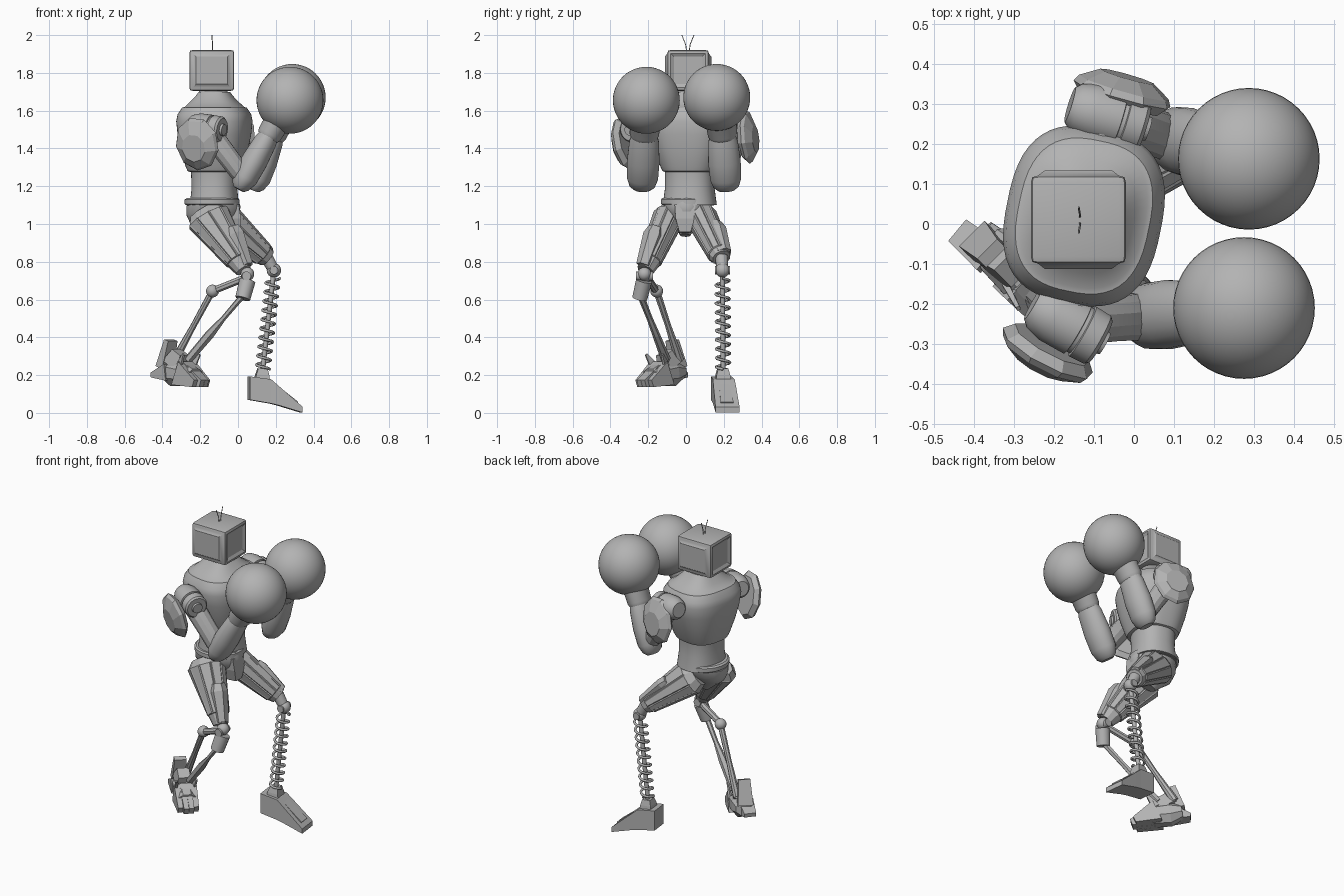
import bpy, bmesh
from math import sin, cos, pi, radians
from mathutils import Vector, Matrix

if "Cube" in bpy.data.objects:
    bpy.data.objects.remove(bpy.data.objects["Cube"])

grey = bpy.data.materials.new("plain_grey")
grey.use_nodes = True
grey.diffuse_color = (0.45, 0.45, 0.45, 1)
grey.node_tree.nodes["Principled BSDF"].inputs["Base Color"].default_value = (0.45, 0.45, 0.45, 1)


def finish(name, bm, angle=35):
    """Turn a bmesh into a named, shaded object."""
    bmesh.ops.recalc_face_normals(bm, faces=bm.faces)
    me = bpy.data.meshes.new(name)
    bm.to_mesh(me)
    bm.free()
    me.materials.append(grey)
    ob = bpy.data.objects.new(name, me)
    bpy.context.collection.objects.link(ob)
    if angle:
        bpy.ops.object.select_all(action='DESELECT')
        ob.select_set(True)
        bpy.context.view_layer.objects.active = ob
        bpy.ops.object.shade_smooth_by_angle(angle=radians(angle))


def loft(name, a, b, rings, sides=24, ref=(1, 0, 0), power=1.0, angle=35, panel=0):
    """Sections (t, half width along ref, half width across, offset along ref) from a to b."""
    a, b = Vector(a), Vector(b)
    w = (b - a).normalized()
    u = Vector(ref)
    u = (u - w * u.dot(w)).normalized()
    v = w.cross(u)
    k = 1 / cos(pi / 4) if sides == 4 else 1
    bm = bmesh.new()
    loops = []
    for ring in rings:
        t, ru, rv = ring[:3]
        c = a.lerp(b, t) + u * (ring[3] if len(ring) > 3 else 0)
        row = []
        for i in range(sides):
            ang = 2 * pi * (i + 0.5) / sides
            x, y = cos(ang), sin(ang)
            x = abs(x) ** power * (1 if x > 0 else -1)
            y = abs(y) ** power * (1 if y > 0 else -1)
            row.append(bm.verts.new(c + u * x * ru * k + v * y * rv * k))
        loops.append(row)
    walls = []
    for p, q in zip(loops, loops[1:]):
        for i in range(sides):
            j = (i + 1) % sides
            walls.append(bm.faces.new((p[i], p[j], q[j], q[i])))
    bm.faces.new(loops[0])
    bm.faces.new(loops[-1])
    bmesh.ops.recalc_face_normals(bm, faces=bm.faces)
    if panel:
        # raise panels on the long middle walls only
        bmesh.ops.inset_individual(bm, faces=walls[sides:-sides], thickness=panel, depth=panel)
    finish(name, bm, angle)


def rod(name, a, b, r, r2=None, sides=16):
    loft(name, a, b, [(0, r, r), (1, r2 or r, r2 or r)], sides, ref=(0.3, 0.9, 0.2))


def ball(name, c, r, seg=32):
    bm = bmesh.new()
    bmesh.ops.create_uvsphere(bm, u_segments=seg, v_segments=seg // 2, radius=r,
                              matrix=Matrix.Translation(c))
    finish(name, bm, 60)


def wire(name, pts, r):
    """A round wire through points, as a mesh."""
    cu = bpy.data.curves.new(name, 'CURVE')
    cu.dimensions = '3D'
    cu.bevel_depth, cu.bevel_resolution, cu.use_fill_caps = r, 1, True
    sp = cu.splines.new('POLY')
    sp.points.add(len(pts) - 1)
    for p, co in zip(sp.points, pts):
        p.co = (*co, 1)
    cu.materials.append(grey)
    ob = bpy.data.objects.new(name, cu)
    bpy.context.collection.objects.link(ob)
    bpy.ops.object.select_all(action='DESELECT')
    ob.select_set(True)
    bpy.context.view_layer.objects.active = ob
    bpy.ops.object.convert(target='MESH')


# Head: box with raised side panels, recessed front and back
bm = bmesh.new()
bmesh.ops.create_cube(bm, size=1, matrix=Matrix.Translation((-0.139, 0.011, 1.813))
                      @ Matrix.Diagonal((0.238, 0.22, 0.216, 1)))
bmesh.ops.bevel(bm, geom=bm.edges[:], offset=0.018, segments=2, affect='EDGES', profile=0.6)
bm.normal_update()
for f in [f for f in bm.faces if f.calc_area() > 0.02 and abs(f.normal.z) < 0.5]:
    bmesh.ops.inset_individual(bm, faces=[f], thickness=0.024,
                               depth=0.013 if abs(f.normal.y) > 0.5 else -0.01)
finish("head", bm, 25)
for s in (-1, 1):
    wire("antenna", [(-0.135, 0.01 + s * 0.005, 1.9), (-0.135, 0.01 + s * 0.012, 1.95),
                     (-0.138, 0.01 + s * 0.032, 2.0)], 0.0025)

# Torso, turned a little to its right
turn = (0.98, -0.2, 0)
base, top = (-0.125, 0.02, 1.1), (-0.125, 0.02, 1.7)
loft("neck", (-0.13, 0.01, 1.6), (-0.13, 0.01, 1.74), [(0, .11, .11), (0.4, .08, .082), (1, .072, .075)], 32)
loft("abdomen", base, top, [(0, .128, .142), (.15, .118, .13), (.32, .122, .13), (.4, .13, .14)],
     40, turn, 0.85)
loft("chest", base, top,
     [(.29, .12, .125), (.3, .138, .14), (.34, .148, .152), (.48, .172, .182), (.62, .188, .208),
      (.74, .195, .222), (.8, .188, .215), (.86, .165, .192), (.865, .152, .178), (.91, .125, .142),
      (.95, .102, .11), (1, .08, .085)], 48, turn, 0.75)
loft("belt", (-0.137, .012, 1.098), (-0.137, .012, 1.137),
     [(0, .135, .135), (.2, .146, .145), (.8, .146, .145), (1, .135, .138)], 40)

# Pelvis
loft("pelvis", (-0.137, .005, 1.115), (-0.11, -0.005, 0.94),
     [(0, .14, .135), (.25, .148, .125), (.5, .135, .09), (.75, .09, .05), (1, .05, .028)], 16, angle=30)
loft("crotch_guard", (-0.03, -0.005, 1.1), (-0.02, -0.005, 0.955),
     [(0, .035, .055), (.5, .04, .05), (1, .03, .03)], 4, angle=0)

# Arms: shoulder, barrel, pad, upper arm, forearm, round glove
arms = {
    "right": dict(sh=(-.17, -.245, 1.51), axis=(.8, -.45, -.1), pad=(-.205, -.3, 1.43),
                  out=(-.45, -.86, -.22), el=(.035, -.23, 1.24), wr=(.17, -.22, 1.48), gl=(.275, -.21, 1.655)),
    "left": dict(sh=(-.07, .27, 1.54), axis=(.9, -.28, -.1), pad=(-.035, .3, 1.46),
                 out=(.27, .95, .08), el=(.105, .21, 1.24), wr=(.195, .193, 1.48), gl=(.287, .163, 1.67)),
}
for side, p in arms.items():
    sh, ax, el, wr, gl = (Vector(p[k]) for k in ("sh", "axis", "el", "wr", "gl"))
    ax.normalize()
    loft(side + "_shoulder_barrel", sh - ax * .095, sh + ax * .1,
         [(0, .045, .045), (.08, .06, .06), (.3, .072, .072), (.66, .072, .072), (.67, .064, .064),
          (.72, .064, .064), (.73, .071, .071), (.95, .069, .069), (1, .06, .06)], 32, (0, 0, 1))
    rod(side + "_shoulder_pin", sh + ax * .09, sh + ax * .112, .034, .03, 24)
    rod(side + "_shoulder_axle", (-.13, .02, sh.z - .04), sh, .07, .06, 24)
    out = Vector(p["out"]).normalized()
    pad = Vector(p["pad"])
    loft(side + "_shoulder_pad", pad, pad + out * .07,
         [(0, .12, .105), (.35, .145, .128), (.6, .132, .118), (1, .075, .07, -.015)], 9, (.1, 0, 1), angle=0)
    loft(side + "_upper_arm", sh, el, [(0, .05, .05), (.2, .06, .06), (.6, .056, .058), (.85, .055, .06),
                                       (1, .045, .05)], 12, angle=25)
    low = el - (wr - el).normalized() * .065
    loft(side + "_forearm", low, wr,
         [(0, .03, .045), (.06, .05, .068), (.2, .068, .083), (.5, .07, .087), (.85, .061, .079),
          (1, .05, .066)], 20, angle=40)
    loft(side + "_glove_cuff", wr - (gl - wr) * .12, gl,
         [(0, .058, .07), (.08, .066, .078), (.3, .068, .08), (.5, .09, .095), (1, .1, .1)], 32)
    ball(side + "_glove", gl, .177, 48)

# Thighs: faceted armour with long raised panels
loft("right_thigh", (-.165, -.075, 1.075), (.03, -.215, .755),
     [(0, .09, .06, -.012), (.1, .116, .08, -.015), (.84, .062, .06), (1, .045, .045)],
     10, angle=0, panel=.006)
loft("left_thigh", (-.13, .07, 1.06), (.155, .188, .82),
     [(0, .085, .065), (.12, .108, .08), (.92, .06, .06), (1, .05, .05)],
     10, angle=0, panel=.006)
loft("right_thigh_guard", (-.03, -.16, .98), (.05, -.225, .78),
     [(0, .04, .04), (.2, .052, .055), (1, .033, .04)], 6, angle=0)
loft("left_thigh_guard", (.02, .15, 1.0), (.165, .195, .85),
     [(0, .035, .04), (.2, .04, .055), (1, .03, .045)], 6, angle=0)

# Left lower leg: coil spring round a strut
knee, ankle = Vector((.19, .193, .755)), Vector((.13, .197, .22))
rod("left_knee_link", (.15, .188, .825), knee, .035, .03)
ball("left_knee", knee, .038)
rod("left_knee_pin", knee - Vector((0, .04, 0)), knee + Vector((0, .04, 0)), .022)
rod("left_strut", knee, ankle, .013)
turns, n = 10, 200
wire("left_spring", [knee.lerp(ankle, .08 + .9 * i / n)
                     + Vector((cos(2 * pi * turns * i / n), sin(2 * pi * turns * i / n), 0)) * .036
                     for i in range(n + 1)], .0075)

# Left foot: wedge with a raised instep
loft("left_ankle", (.13, .195, .235), (.125, .195, .14), [(0, .025, .027), (.35, .034, .036), (1, .045, .045)],
     4, (1, .1, 0), angle=0)
loft("left_foot", (.058, .187, .127), (.335, .22, .127),
     [(0, .062, .055, .004), (.4, .064, .058, -.013), (.56, .05, .06, -.038), (1, .015, .064, -.11)],
     4, (0, 0, 1), angle=0)
loft("left_instep", (.14, .197, .155), (.31, .217, .05),
     [(0, .035, .022), (.5, .022, .03), (1, .01, .034)], 4, (0, 0, 1), angle=0)

# Right lower leg: folded linkage
ball("right_knee", (.05, -.22, .735), .036)
rod("right_knee_pin", (.045, -.265, .725), (.045, -.175, .725), .024)
rod("right_knee_block", (.05, -.222, .7), (.025, -.245, .605), .043, .04, 12)
rod("right_upper_link", (.04, -.205, .715), (-.135, -.158, .645), .02, .02, 8)
ball("right_hock", (-.135, -.155, .645), .034)
loft("right_rear_shin", (-.135, -.155, .645), (-.335, -.035, .28),
     [(0, .018, .02), (.5, .016, .017), (1, .022, .026)], 8, angle=0)
loft("right_front_shin", (.025, -.24, .62), (-.265, -.105, .28),
     [(0, .016, .018), (.35, .014, .016), (.6, .026, .02), (1, .022, .026)], 6, angle=0)

# Right foot: turned outward, with split toes and a heel spur
ahead, across = Vector((.7, -.7, 0)).normalized(), Vector((.7, .7, 0)).normalized()
mid = Vector((-.31, -.105, 0))


def at(f, s, z):
    return mid + ahead * f + across * s + Vector((0, 0, z))


def foot_block(name, a, b, r0, r1):
    loft(name, at(*a), at(*b), [(0, *r0), (1, *r1)], 4, (0, 0, 1), angle=0)


loft("right_foot", at(-.11, 0, .22), at(.12, 0, .195),
     [(0, .04, .048), (.3, .075, .062), (.7, .066, .066), (1, .04, .062)], 8, (0, 0, 1), angle=0)
for i in (-1.5, -.5, .5, 1.5):
    foot_block("right_toe", (.03, i * .033, .21), (.195 - abs(i) * .022, i * .031, .155), (.066, .017), (.02, .0145))
foot_block("right_heel_spur", (-.05, -.02, .215), (-.155, -.03, .2), (.045, .045), (.012, .035))
foot_block("right_ankle_block", (-.03, 0, .25), (.01, 0, .32), (.055, .05), (.035, .035))
foot_block("right_heel_post", (-.1, -.01, .24), (-.055, -.01, .385), (.026, .045), (.016, .035))
for s in (-1, 1):
    foot_block("right_foot_fin", (.04, s * .045, .24), (.09, s * .06, .31), (.025, .008), (.006, .005))
